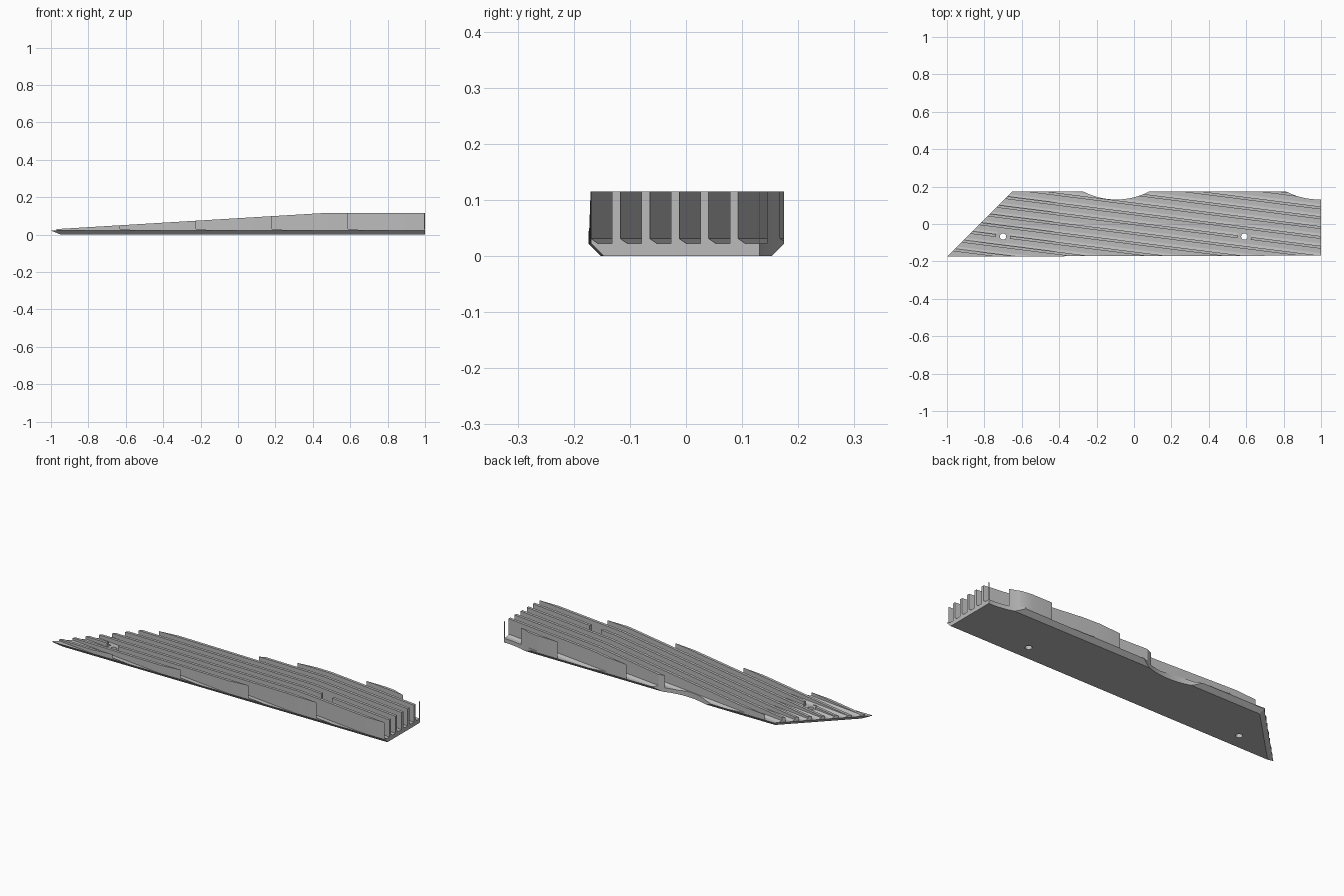
import bpy, bmesh
from mathutils import Vector

cube = bpy.data.objects.get("Cube")
if cube:
    bpy.data.objects.remove(cube, do_unlink=True)

BASE_H = 0.022
TOP = 0.115
SLOPE = 0.1265      # sideways drift of the fins per unit length
PITCH = 0.0525
FIN_W = 0.015

metal = bpy.data.materials.new("grey_metal")
metal.use_nodes = True
grey = (0.5, 0.5, 0.5, 1)
metal.diffuse_color = grey
metal.node_tree.nodes["Principled BSDF"].inputs["Base Color"].default_value = grey

# Side walls of the plate: point on wall, outward normal
FRONT = (Vector((-1, -0.174, BASE_H)), Vector((0.0025, -1, 0)))
BACK = (Vector((0, 0.175, BASE_H)), Vector((0, 1, 0)))
SLANT = (Vector((-1, -0.174, BASE_H)), Vector((-0.707, 0.707, 0)))
END = (Vector((1, 0, 0)), Vector((1, 0, 0)))


def prism(bm, section, x0, x1, drift=0.0):
    """Extrude a (y, z) section along x, shearing it in y."""
    rings = [[bm.verts.new((x, y + drift * (1 - x), z)) for y, z in section]
             for x in (x0, x1)]
    n = len(section)
    bm.faces.new(rings[0])
    bm.faces.new(rings[1][::-1])
    for i in range(n):
        j = (i + 1) % n
        bm.faces.new((rings[0][i], rings[1][i], rings[1][j], rings[0][j]))
    bmesh.ops.recalc_face_normals(bm, faces=bm.faces[:])


def trim(bm, co, no):
    """Remove everything outside a plane and close the cut."""
    bmesh.ops.bisect_plane(bm, geom=bm.verts[:] + bm.edges[:] + bm.faces[:],
                           dist=1e-6, plane_co=co, plane_no=no, clear_outer=True)
    rim = [e for e in bm.edges if e.is_boundary]
    if rim:
        bmesh.ops.holes_fill(bm, edges=rim, sides=0)
    bmesh.ops.recalc_face_normals(bm, faces=bm.faces[:])


def add_object(name, bm):
    mesh = bpy.data.meshes.new(name)
    bm.to_mesh(mesh)
    bm.free()
    mesh.materials.append(metal)
    obj = bpy.data.objects.new(name, mesh)
    bpy.context.collection.objects.link(obj)
    return obj


def drill(obj, x, y, radius, sides):
    """Cut a vertical cylinder out of an object."""
    bpy.ops.mesh.primitive_cylinder_add(vertices=sides, radius=radius, depth=1,
                                        location=(x, y, 0))
    cutter = bpy.context.object
    cutter.hide_render = True
    mod = obj.modifiers.new("cut", "BOOLEAN")
    mod.operation = "DIFFERENCE"
    mod.solver = "EXACT"
    mod.object = cutter
    bpy.context.view_layer.objects.active = obj
    bpy.ops.object.modifier_apply(modifier=mod.name)
    bpy.data.objects.remove(cutter, do_unlink=True)


# Base plate with chamfered underside
bm = bmesh.new()
prism(bm, [(-0.4, 0), (-0.4, BASE_H), (0.4, BASE_H), (0.4, 0)], -1.5, 1)
for co, no in (FRONT, BACK, SLANT):
    trim(bm, co, no + Vector((0, 0, -1)))
base = add_object("base_plate", bm)

# Slanted cooling fins, each with a small foot on its rear side
all_fins = bmesh.new()
for k in range(-4, 7):
    f = -0.1845 + k * PITCH
    b = f + FIN_W
    bm = bmesh.new()
    prism(bm, [(f, BASE_H), (f, TOP), (b, TOP), (b, 0.031), (b + 0.013, BASE_H)],
          -1.5, 1.5, SLOPE)
    for co, no in (FRONT, BACK, SLANT, END):
        trim(bm, co, no)
    trim(bm, Vector((0.45, 0, TOP)), Vector((-0.06, 0, 1)))
    piece = bpy.data.meshes.new("piece")
    bm.to_mesh(piece)
    bm.free()
    all_fins.from_mesh(piece)
    bpy.data.meshes.remove(piece)
fins = add_object("cooling_fins", all_fins)

# Scalloped recesses in the rear edge
for obj in (base, fins):
    for x in (-0.095, 0.99):
        drill(obj, x, 0.517, 0.386, 96)

# Screw holes through the plate, with wider clearance through the fins
for x in (-0.7, 0.59):
    drill(base, x, -0.067, 0.017, 32)
    drill(fins, x, -0.067, 0.038, 32)

# Crisp edges, smooth recess walls
for obj in (base, fins):
    bpy.ops.object.select_all(action="DESELECT")
    obj.select_set(True)
    bpy.context.view_layer.objects.active = obj
    bpy.ops.object.shade_smooth_by_angle(angle=0.35)
